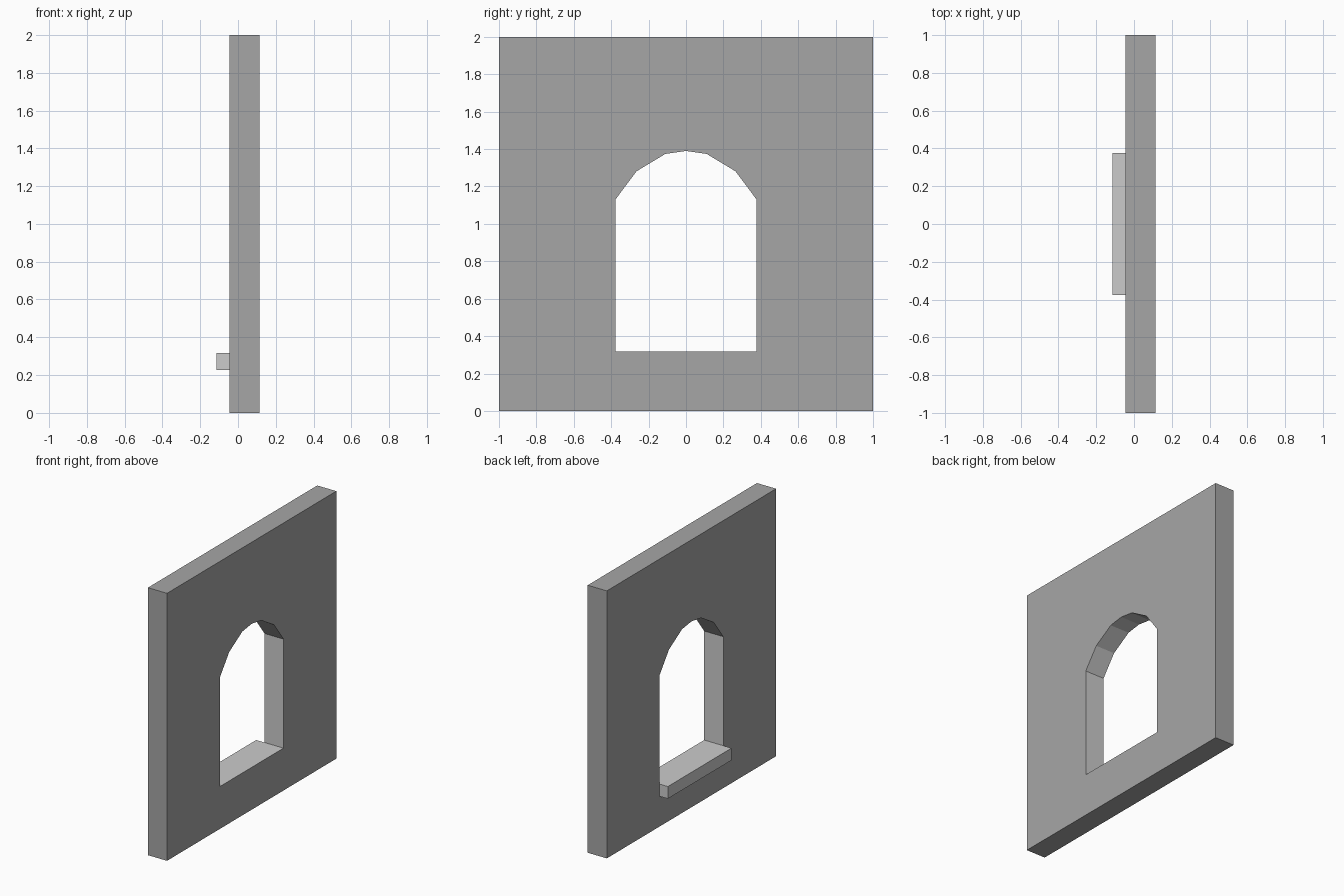
import bpy, bmesh

if "Cube" in bpy.data.objects:
    bpy.data.objects.remove(bpy.data.objects["Cube"])

FRONT, BACK = -0.045, 0.113      # wall faces along x
HALF_W, SILL_Z = 0.376, 0.317    # window opening


def grey(name, v):
    mat = bpy.data.materials.new(name)
    mat.diffuse_color = (v, v, v, 1.0)
    mat.use_nodes = True
    mat.node_tree.nodes["Principled BSDF"].inputs["Base Color"].default_value = mat.diffuse_color
    return mat


def prism(name, profile, x0, x1, mat):
    """Extrude a (y, z) profile along x."""
    bm = bmesh.new()
    face = bm.faces.new([bm.verts.new((x0, y, z)) for y, z in profile])
    ext = bmesh.ops.extrude_face_region(bm, geom=[face], use_keep_orig=True)
    new = [v for v in ext["geom"] if isinstance(v, bmesh.types.BMVert)]
    bmesh.ops.translate(bm, verts=new, vec=(x1 - x0, 0, 0))
    bmesh.ops.recalc_face_normals(bm, faces=bm.faces[:])
    mesh = bpy.data.meshes.new(name)
    bm.to_mesh(mesh)
    bm.free()
    mesh.materials.append(mat)
    obj = bpy.data.objects.new(name, mesh)
    bpy.context.collection.objects.link(obj)
    return obj


def rect(w, z0, z1):
    return [(-w, z0), (w, z0), (w, z1), (-w, z1)]


wall_grey = grey("wall_grey", 0.38)
trim_grey = grey("trim_grey", 0.56)

# Wall slab
wall = prism("wall", rect(1.0, 0.0, 2.0), FRONT, BACK, wall_grey)

# Arched window opening, mirrored half profile
half = [(HALF_W, SILL_Z), (HALF_W, 1.132), (0.265, 1.281), (0.111, 1.374)]
arch = half + [(0.0, 1.39)] + [(-y, z) for y, z in reversed(half)]
cutter = prism("window_cutter", arch, FRONT - 0.2, BACK + 0.2, trim_grey)
cutter.hide_render = True

mod = wall.modifiers.new("window", "BOOLEAN")
mod.operation = "DIFFERENCE"
mod.solver = "EXACT"
mod.object = cutter
bpy.context.view_layer.objects.active = wall
bpy.ops.object.modifier_apply(modifier=mod.name)
bpy.data.objects.remove(cutter)

# Lighter trim on the inside faces of the opening
wall.data.materials.clear()
wall.data.materials.append(wall_grey)
wall.data.materials.append(trim_grey)
for face in wall.data.polygons:
    c = face.center
    inside = abs(face.normal.x) < 0.1 and abs(c.y) < 0.5 and 0.2 < c.z < 1.5
    face.material_index = 1 if inside else 0

# Window sill sticking out of one side
prism("window_sill", rect(HALF_W, 0.226, SILL_Z), -0.113, FRONT, trim_grey)
